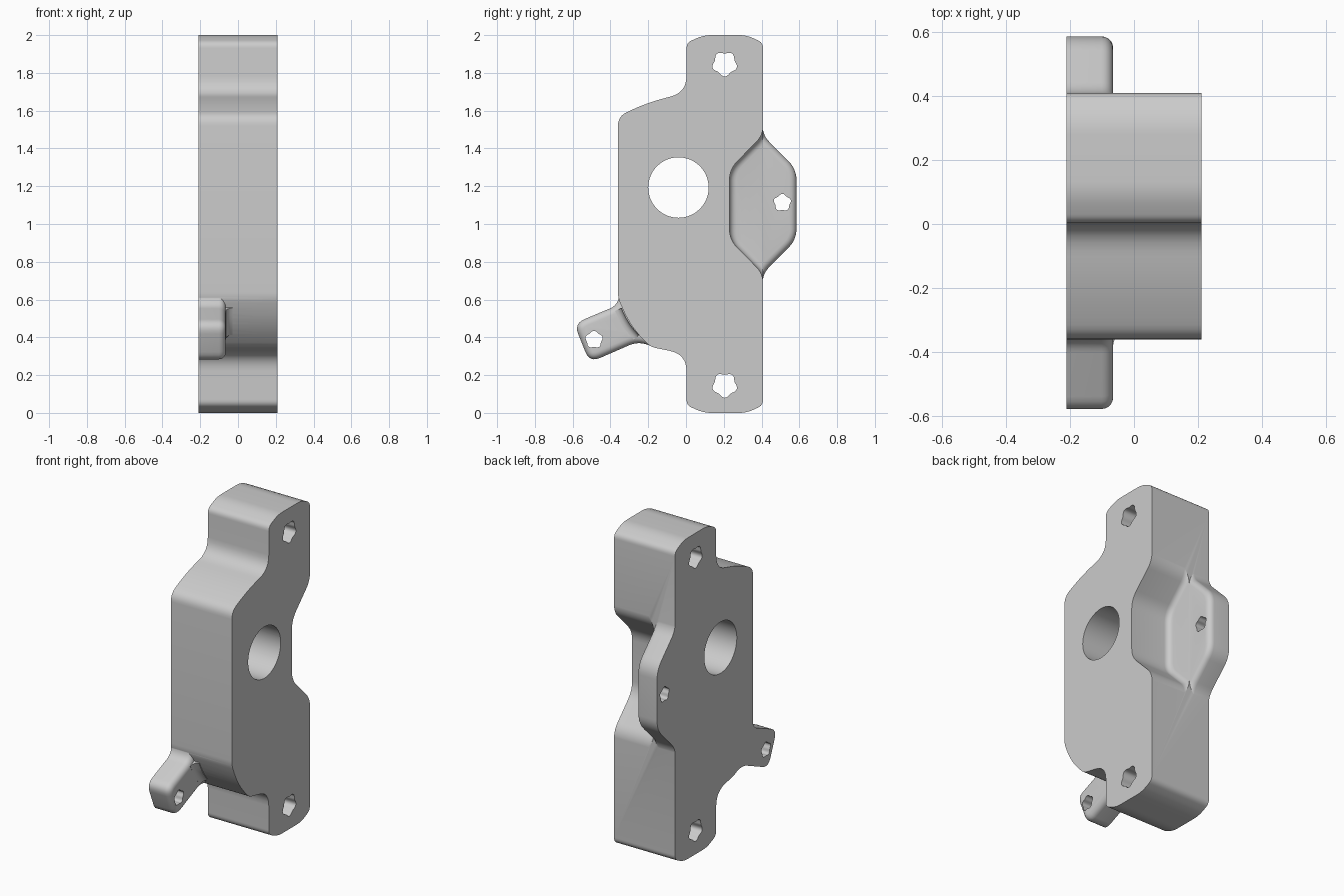
import bpy, bmesh, math
from mathutils import Vector

cube = bpy.data.objects.get("Cube")
if cube:
    bpy.data.objects.remove(cube, do_unlink=True)

BACK, FRONT, TAB_TOP, FILLET = -0.21, 0.21, -0.065, 0.036

metal = bpy.data.materials.new("light grey metal")
metal.use_nodes = True
metal.diffuse_color = (0.6, 0.6, 0.6, 1)
metal.node_tree.nodes["Principled BSDF"].inputs["Base Color"].default_value = (0.6, 0.6, 0.6, 1)


def rounded(corners, steps=6):
    """Outline in (y, z); a third value trims that corner into a curve."""
    points = []
    for i, corner in enumerate(corners):
        p = Vector(corner[:2])
        if len(corner) == 2:
            points.append(p)
            continue
        before = Vector(corners[i - 1][:2])
        after = Vector(corners[(i + 1) % len(corners)][:2])
        a = p + (before - p).normalized() * corner[2]
        b = p + (after - p).normalized() * corner[2]
        for k in range(steps + 1):
            t = k / steps
            points.append(a * (1 - t) ** 2 + p * 2 * t * (1 - t) + b * t * t)
    return points


def finish(name, bm):
    bmesh.ops.recalc_face_normals(bm, faces=bm.faces)
    mesh = bpy.data.meshes.new(name)
    bm.to_mesh(mesh)
    bm.free()
    mesh.materials.append(metal)
    obj = bpy.data.objects.new(name, mesh)
    bpy.context.collection.objects.link(obj)
    return obj


def prism(name, outline, x0, x1, round_at=None):
    """Extrude an outline along x, optionally rounding the rim at one end."""
    bm = bmesh.new()
    base = bm.faces.new([bm.verts.new((x0, p[0], p[1])) for p in outline])
    new = bmesh.ops.extrude_face_region(bm, geom=[base])["geom"]
    for v in new:
        if isinstance(v, bmesh.types.BMVert):
            v.co.x = x1
    if round_at is not None:
        rim = [e for e in bm.edges if all(abs(v.co.x - round_at) < 1e-5 for v in e.verts)]
        bmesh.ops.bevel(bm, geom=rim, offset=FILLET, segments=5, profile=0.5,
                        affect='EDGES', clamp_overlap=False)
    return finish(name, bm)


def combine(target, other, operation):
    mod = target.modifiers.new(operation.lower(), 'BOOLEAN')
    mod.operation, mod.object, mod.solver = operation, other, 'EXACT'
    bpy.context.view_layer.objects.active = target
    bpy.ops.object.modifier_apply(modifier=mod.name)
    bpy.data.objects.remove(other, do_unlink=True)


def drill(target, y, z, radius, lobe=0.0, phase=0.0):
    outline = []
    for k in range(60):
        a = math.tau * k / 60
        r = radius + lobe * math.cos(5 * (a - phase))
        outline.append((y + r * math.cos(a), z + r * math.sin(a)))
    combine(target, prism("hole_cutter", outline, -0.5, 0.5), 'DIFFERENCE')


# Thick main body
body = prism("bracket_body", rounded([
    (0.408, 0.04, 0.03), (0.32, 0, 0.04), (0.095, 0, 0.04), (0.003, 0.04, 0.03),
    (0.003, 0.31, 0.09), (-0.19, 0.35, 0.03), (-0.3, 0.465, 0.1), (-0.36, 0.61, 0.03),
    (-0.36, 1.57, 0.05), (-0.2, 1.645, 0.1), (0.003, 1.695, 0.09), (0.003, 1.96, 0.03),
    (0.095, 2, 0.04), (0.32, 2, 0.04), (0.408, 1.96, 0.03)]), BACK, FRONT)

# Pocket in the rear edge, with a filleted floor
pocket = prism("pocket_cutter", rounded([
    (0.8, 1.7), (0.41, 1.7), (0.408, 1.47, 0.05), (0.23, 1.29, 0.06),
    (0.23, 0.917, 0.06), (0.408, 0.737, 0.05), (0.41, 0.5), (0.8, 0.5)]),
    TAB_TOP, 0.5, TAB_TOP)
combine(body, pocket, 'DIFFERENCE')

# Thin rear ear that continues the pocket floor
ear = prism("rear_ear", rounded([
    (0.3, 1.57), (0.406, 1.57), (0.406, 1.47, 0.05), (0.585, 1.29, 0.06),
    (0.585, 0.917, 0.06), (0.406, 0.737, 0.05), (0.406, 0.63), (0.3, 0.63)]),
    BACK, TAB_TOP, TAB_TOP)
combine(body, ear, 'UNION')

# Thin slanted tab at the lower front
tab = prism("front_tab", rounded([
    (-0.355, 0.64), (-0.357, 0.572, 0.05), (-0.593, 0.473, 0.06), (-0.51, 0.267, 0.06),
    (-0.255, 0.378, 0.05), (-0.19, 0.356), (-0.1, 0.45), (-0.2, 0.64)]),
    BACK, TAB_TOP, TAB_TOP)
combine(body, tab, 'UNION')

# Concave fillet where the tab meets the body wall
path = rounded([(-0.25, 0.413), (-0.3, 0.465, 0.06), (-0.343, 0.555)])
section = [(-0.03, -0.1), (FILLET, -0.1)]
for k in range(6):
    a = math.pi / 2 * k / 5
    section.append((FILLET * (1 - math.sin(a)), TAB_TOP + FILLET * (1 - math.cos(a)) + 0.0005))
section.append((-0.03, section[-1][1]))
bm = bmesh.new()
rings = []
for i, p in enumerate(path):
    along = (path[min(i + 1, len(path) - 1)] - path[max(i - 1, 0)]).normalized()
    out = Vector((-along.y, along.x))
    rings.append([bm.verts.new((x, *(p + out * d))) for d, x in section])
for r, s in zip(rings, rings[1:]):
    for j in range(len(section)):
        n = (j + 1) % len(section)
        bm.faces.new((r[j], r[n], s[n], s[j]))
bm.faces.new(rings[0])
bm.faces.new(rings[-1])
combine(body, finish("tab_fillet", bm), 'UNION')

# Main bore and five-lobed screw holes
drill(body, -0.04, 1.193, 0.16)
for height in (1.848, 0.147):
    drill(body, 0.205, height, 0.061, 0.006, -math.pi / 2)
for y, z in ((0.51, 1.113), (-0.487, 0.388)):
    drill(body, y, z, 0.043, 0.004, math.pi / 2)

bpy.ops.object.select_all(action='DESELECT')
body.select_set(True)
bpy.context.view_layer.objects.active = body
bpy.ops.object.shade_smooth_by_angle(angle=math.radians(30))
